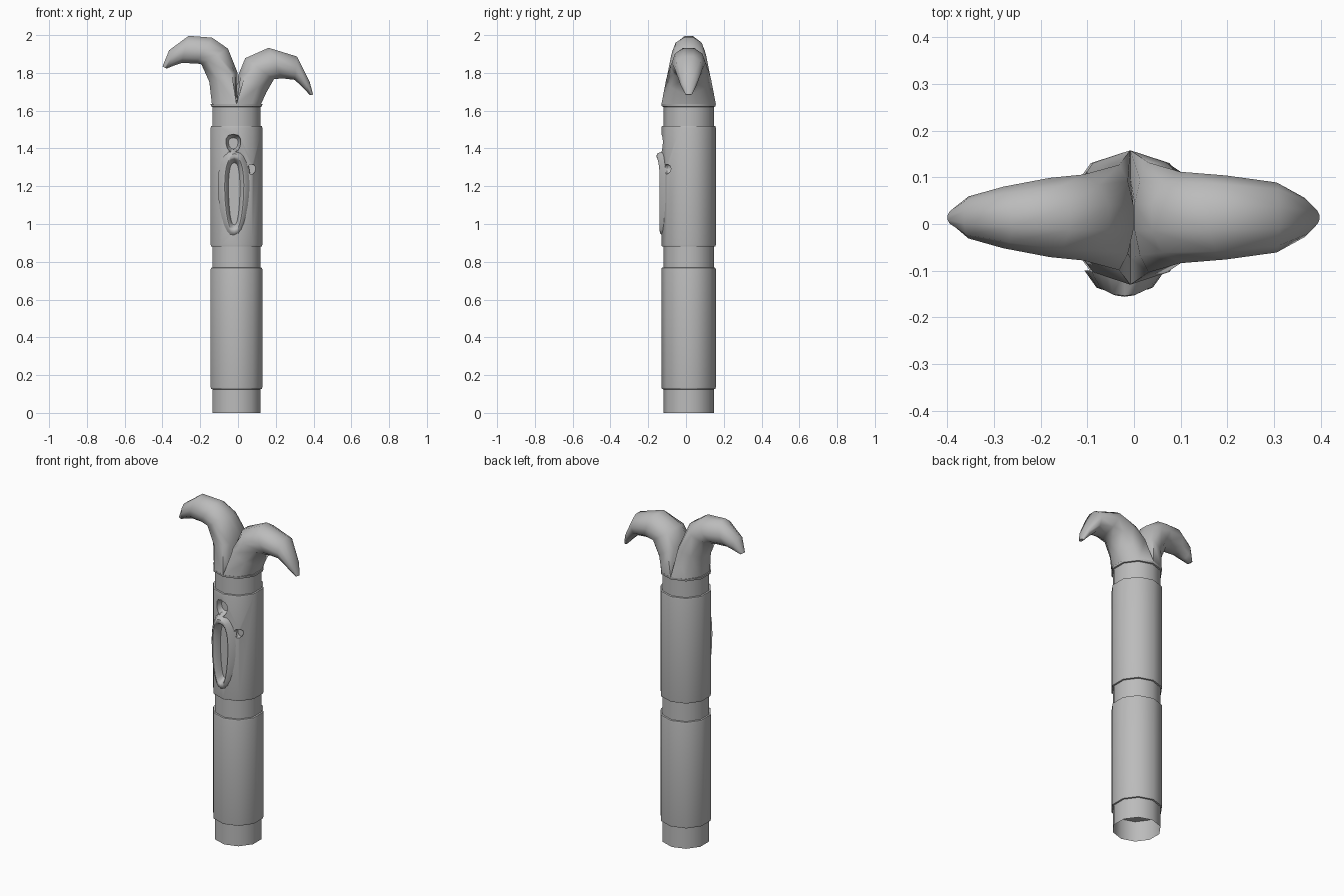
import bpy, bmesh, math
from mathutils import Vector

cube = bpy.data.objects.get("Cube")
if cube:
    bpy.data.objects.remove(cube, do_unlink=True)

grey = bpy.data.materials.new("plain grey")
grey.use_nodes = True
COLOUR = (0.5, 0.5, 0.5, 1)
grey.diffuse_color = COLOUR
grey.node_tree.nodes["Principled BSDF"].inputs["Base Color"].default_value = COLOUR

CX, CY = -0.008, 0.014      # axis of the handle
R_IN, R_OUT = 0.134, 0.144  # groove and sleeve radius
SIDES = 10


def loft(name, rings, cap_start=True, cap_end=True, angle=50):
    """Skin a list of closed rings that have equal point counts."""
    bm = bmesh.new()
    loops = [[bm.verts.new(p) for p in ring] for ring in rings]
    n = len(loops[0])
    for a, b in zip(loops, loops[1:]):
        for i in range(n):
            j = (i + 1) % n
            bm.faces.new((a[i], a[j], b[j], b[i]))
    if cap_start:
        bm.faces.new(loops[0])
    if cap_end:
        bm.faces.new(loops[-1])
    bmesh.ops.recalc_face_normals(bm, faces=bm.faces)
    mesh = bpy.data.meshes.new(name)
    bm.to_mesh(mesh)
    bm.free()
    mesh.materials.append(grey)
    obj = bpy.data.objects.new(name, mesh)
    bpy.context.collection.objects.link(obj)
    smooth(obj, angle)
    return obj


def smooth(obj, angle):
    bpy.ops.object.select_all(action='DESELECT')
    obj.select_set(True)
    bpy.context.view_layer.objects.active = obj
    bpy.ops.object.shade_smooth_by_angle(angle=math.radians(angle))


def ring(r, z):
    steps = [math.pi / 2 + math.tau * i / SIDES for i in range(SIDES)]
    return [(CX + r * math.cos(t), CY + r * math.sin(t), z) for t in steps]


def sleeve(name, z0, z1):
    e = 0.012
    return loft(name, [ring(R_IN, z0), ring(R_OUT - 0.002, z0 + 0.002), ring(R_OUT, z0 + e),
                       ring(R_OUT, z1 - e), ring(R_OUT - 0.002, z1 - 0.002), ring(R_IN, z1)])


# Handle: open foot, sleeves and the grooves between them
loft("open_foot", [ring(R_IN, 0), ring(R_IN, 0.125)], cap_start=False)
sleeve("lower_sleeve", 0.125, 0.77)
loft("middle_groove", [ring(R_IN, 0.765), ring(R_IN, 0.885)])
upper = sleeve("upper_sleeve", 0.88, 1.52)
loft("neck_groove", [ring(R_IN, 1.515), ring(R_IN, 1.625)])
loft("collar", [ring(R_IN, 1.62), ring(R_OUT - 0.002, 1.622), ring(R_OUT, 1.635)])


# Slot, with a rim that juts out at its top
def pill(w, h, y, lip=0.0, cx=-0.02, cz=1.16, n=24):
    pts = []
    for i in range(n):
        t = math.tau * i / n
        c, s = math.cos(t), math.sin(t)
        up = max(0, s) ** 6
        x = cx + w * math.copysign(abs(c) ** 0.75, c) * (1 + 0.15 * s)
        pts.append((x, y - lip * up, cz + h * s))
    return pts


def cut(name, rings):
    cutter = loft(name, rings)
    cutter.hide_render = True
    cutter.hide_viewport = True
    mod = upper.modifiers.new(name, 'BOOLEAN')
    mod.operation = 'DIFFERENCE'
    mod.solver = 'EXACT'
    mod.object = cutter
    return cutter


cutters = [cut("slot_cutter", [pill(0.052, 0.2, -0.2), pill(0.052, 0.2, -0.085)])]
loft("slot_rim", [pill(0.085, 0.235, -0.1), pill(0.06, 0.212, -0.136, 0.018),
                  pill(0.05, 0.195, -0.14, 0.016), pill(0.044, 0.185, -0.136, 0.012),
                  pill(0.03, 0.165, -0.095)], cap_start=False)

# Round thumb hole and small side hole, dished inward
cutters.append(cut("thumb_hole_cutter", [
    pill(0.041, 0.05, -0.2, cx=-0.025, cz=1.427, n=12),
    pill(0.039, 0.048, -0.11, cx=-0.025, cz=1.427, n=12),
    pill(0.025, 0.03, -0.085, cx=-0.025, cz=1.427, n=12)]))
cutters.append(cut("side_hole_cutter", [
    pill(0.023, 0.028, -0.2, cx=0.072, cz=1.29, n=10),
    pill(0.021, 0.026, -0.075, cx=0.072, cz=1.29, n=10)]))

# Bake the cuts, then drop the cutters
graph = bpy.context.evaluated_depsgraph_get()
baked = bpy.data.meshes.new_from_object(upper.evaluated_get(graph))
upper.modifiers.clear()
upper.data = baked
for c in cutters:
    bpy.data.objects.remove(c, do_unlink=True)
smooth(upper, 50)


# Curled horns: half-round at the collar, turning to an oval toward the tip
def section(inner, outer, half, flat):
    inn, out = Vector((inner[0], 0, inner[1])), Vector((outer[0], 0, outer[1]))
    mid, axis = (inn + out) / 2, (inn - out) / 2
    pts = []
    for i in range(SIDES):
        t = math.radians(-90 + 36 * i)
        if i < 6:
            du, dv = 1 - 2 * math.cos(t), math.sin(t)
        else:
            du, dv = 1, 0.6 - 0.4 * (i - 6)
        u = flat * du - (1 - flat) * math.cos(t)
        v = flat * dv + (1 - flat) * math.sin(t)
        p = mid + axis * u
        pts.append((p.x, CY + half * v, p.z))
    return pts


left_horn = [
    ((CX, 1.635), (0.129, 1.635), 0.144, 1),
    ((0, 1.79), (0.155, 1.69), 0.118, 0.6),
    ((0.035, 1.88), (0.195, 1.763), 0.098, 0.2),
    ((0.16, 1.937), (0.235, 1.767), 0.09, 0),
    ((0.312, 1.89), (0.3, 1.76), 0.075, 0),
    ((0.38, 1.755), (0.352, 1.712), 0.042, 0),
    ((0.398, 1.685), (0.38, 1.682), 0.016, 0),
]
right_horn = [
    ((CX, 1.635), (-0.145, 1.635), 0.144, 1),
    ((0, 1.8), (-0.158, 1.75), 0.113, 0.6),
    ((-0.05, 1.93), (-0.198, 1.843), 0.092, 0.2),
    ((-0.135, 1.99), (-0.225, 1.847), 0.085, 0),
    ((-0.26, 2.0), (-0.3, 1.848), 0.066, 0),
    ((-0.365, 1.922), (-0.345, 1.834), 0.045, 0),
    ((-0.4, 1.835), (-0.378, 1.822), 0.016, 0),
]
for name, rows in (("left_horn", left_horn), ("right_horn", right_horn)):
    loft(name, [section(*row) for row in rows], cap_start=False, angle=60)
